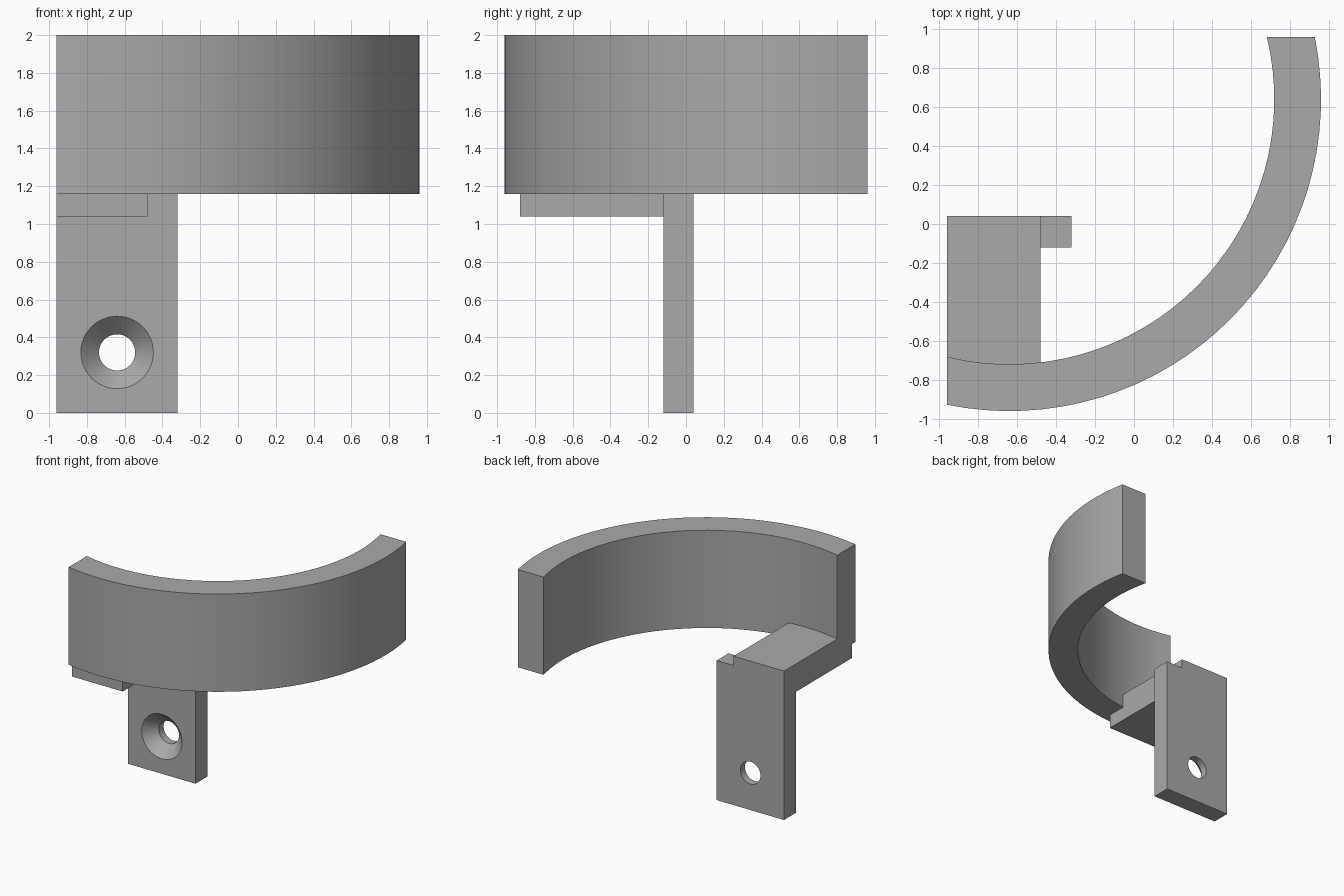
import bpy
import bmesh
from math import acos, asin, cos, pi, radians, sin

if "Cube" in bpy.data.objects:
    bpy.data.objects.remove(bpy.data.objects["Cube"])

grey = bpy.data.materials.new("plain grey")
grey.use_nodes = True
grey.diffuse_color = (0.4, 0.4, 0.4, 1)
grey.node_tree.nodes["Principled BSDF"].inputs["Base Color"].default_value = grey.diffuse_color


def loft(name, loops):
    """Closed solid skinned through matching loops of points."""
    bm = bmesh.new()
    rows = [[bm.verts.new(p) for p in loop] for loop in loops]
    n = len(rows[0])
    for a, b in zip(rows, rows[1:]):
        for i in range(n):
            j = (i + 1) % n
            bm.faces.new((a[i], a[j], b[j], b[i]))
    bm.faces.new(rows[0])
    bm.faces.new(rows[-1])
    bmesh.ops.recalc_face_normals(bm, faces=bm.faces)
    mesh = bpy.data.meshes.new(name)
    bm.to_mesh(mesh)
    bm.free()
    mesh.materials.append(grey)
    obj = bpy.data.objects.new(name, mesh)
    bpy.context.collection.objects.link(obj)
    return obj


def prism(name, outline, z0, z1):
    return loft(name, [[(x, y, z) for x, y in outline] for z in (z0, z1)])


def box(name, x0, x1, y0, y1, z0, z1):
    return prism(name, [(x0, y0), (x1, y0), (x1, y1), (x0, y1)], z0, z1)


def combine(target, tool, operation):
    mod = target.modifiers.new(tool.name, "BOOLEAN")
    mod.operation = operation
    mod.solver = "EXACT"
    mod.object = tool
    bpy.context.view_layer.objects.active = target
    bpy.ops.object.modifier_apply(modifier=mod.name)
    bpy.data.objects.remove(tool)


# Curved band: arc about (-c, c), trimmed square at the left and back
c, trim, steps = 0.64, 0.32, 32


def arc(r):
    start, end = -acos(-trim / r), asin(trim / r)
    angles = [start + (end - start) * i / steps for i in range(steps + 1)]
    return [(r * cos(a) - c, r * sin(a) + c) for a in angles]


bracket = prism("curved_bracket", arc(1.6) + arc(1.36)[::-1], 1.16, 2.0)

# Mounting plate and the arm that joins it to the band
plate = box("mounting_plate", -0.96, -0.32, -0.12, 0.04, 0, 1.2)
arm = box("support_arm", -0.96, -0.48, -0.88, 0.04, 1.04, 1.28)
combine(plate, arm, "UNION")
combine(bracket, plate, "UNION")

# Countersunk screw hole
hole = [(-0.14, 0.212), (-0.024, 0.096), (0.1, 0.096)]
turns = [2 * pi * i / 48 for i in range(48)]
cutter = loft("screw_hole_cutter",
              [[(r * cos(a) - c, y, r * sin(a) + 0.32) for a in turns] for y, r in hole])
combine(bracket, cutter, "DIFFERENCE")

bpy.ops.object.select_all(action="DESELECT")
bracket.select_set(True)
bpy.context.view_layer.objects.active = bracket
bpy.ops.object.shade_smooth_by_angle(angle=radians(30))
